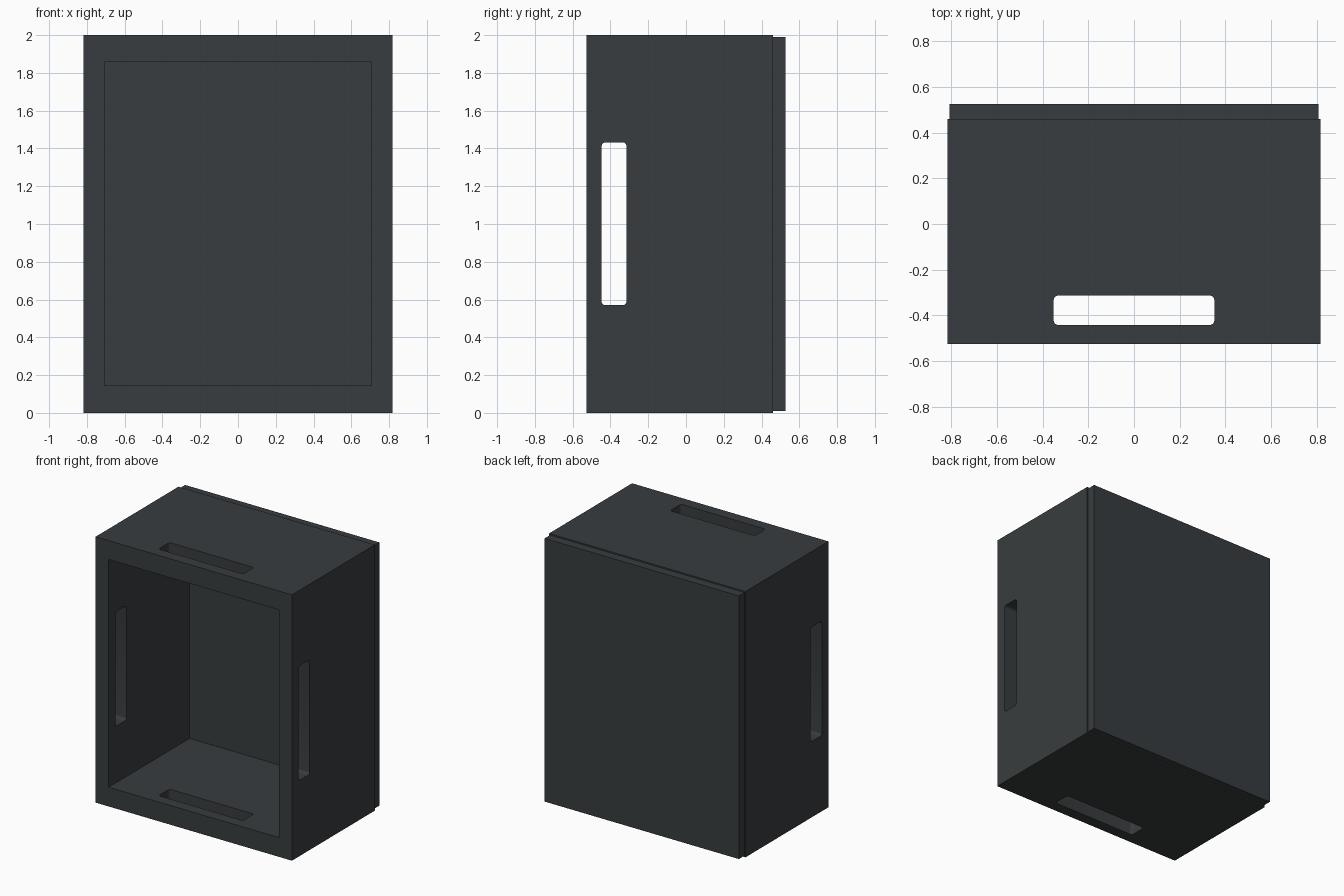
import bpy

if "Cube" in bpy.data.objects:
    bpy.data.objects.remove(bpy.data.objects["Cube"])

dark = bpy.data.materials.new("dark_grey")
dark.diffuse_color = (0.04, 0.046, 0.049, 1)
dark.use_nodes = True
dark.node_tree.nodes["Principled BSDF"].inputs["Base Color"].default_value = dark.diffuse_color


def box(name, lo, hi):
    size = [b - a for a, b in zip(lo, hi)]
    centre = [(a + b) / 2 for a, b in zip(lo, hi)]
    bpy.ops.mesh.primitive_cube_add(size=1, location=centre)
    ob = bpy.context.object
    ob.name = name
    ob.scale = size
    bpy.ops.object.transform_apply(location=False, rotation=False, scale=True)
    ob.data.materials.append(dark)
    return ob


def apply_modifiers(ob):
    bpy.context.view_layer.objects.active = ob
    for m in list(ob.modifiers):
        bpy.ops.object.modifier_apply(modifier=m.name)


def round_slot(ob, axis, r=0.02):
    # round only the edges that run through the wall
    weight = ob.data.attributes.new("bevel_weight_edge", 'FLOAT', 'EDGE')
    for e in ob.data.edges:
        a, b = (ob.data.vertices[i].co for i in e.vertices)
        weight.data[e.index].value = 1.0 if abs(a[axis] - b[axis]) > 1e-4 else 0.0
    m = ob.modifiers.new("round", 'BEVEL')
    m.limit_method = 'WEIGHT'
    m.width = r
    m.segments = 4
    apply_modifiers(ob)


def cut(target, cutter):
    m = target.modifiers.new("cut", 'BOOLEAN')
    m.operation = 'DIFFERENCE'
    m.solver = 'EXACT'
    m.object = cutter
    apply_modifiers(target)
    bpy.data.objects.remove(cutter, do_unlink=True)


# Outer frame, hollowed from front to back
frame = box("frame", (-0.817, -0.526, 0), (0.817, 0.46, 2))
cut(frame, box("hollow", (-0.708, -0.7, 0.145), (0.708, 0.7, 1.858)))

# Hand slots through the side walls, then the top and bottom walls
side_slot = box("side_slot", (-1, -0.447, 0.57), (1, -0.315, 1.432))
round_slot(side_slot, 0)
cut(frame, side_slot)
end_slot = box("end_slot", (-0.352, -0.442, -0.2), (0.352, -0.313, 2.2))
round_slot(end_slot, 2)
cut(frame, end_slot)

# Back panel, slightly smaller than the frame, with the lining inside it
box("back_panel", (-0.808, 0.46, 0.01), (0.808, 0.526, 1.99))
box("back_lining", (-0.708, 0.435, 0.145), (0.708, 0.46, 1.858))

# Smooth slot corners, sharp elsewhere
bpy.ops.object.select_all(action='DESELECT')
frame.select_set(True)
bpy.context.view_layer.objects.active = frame
bpy.ops.object.shade_smooth_by_angle()
